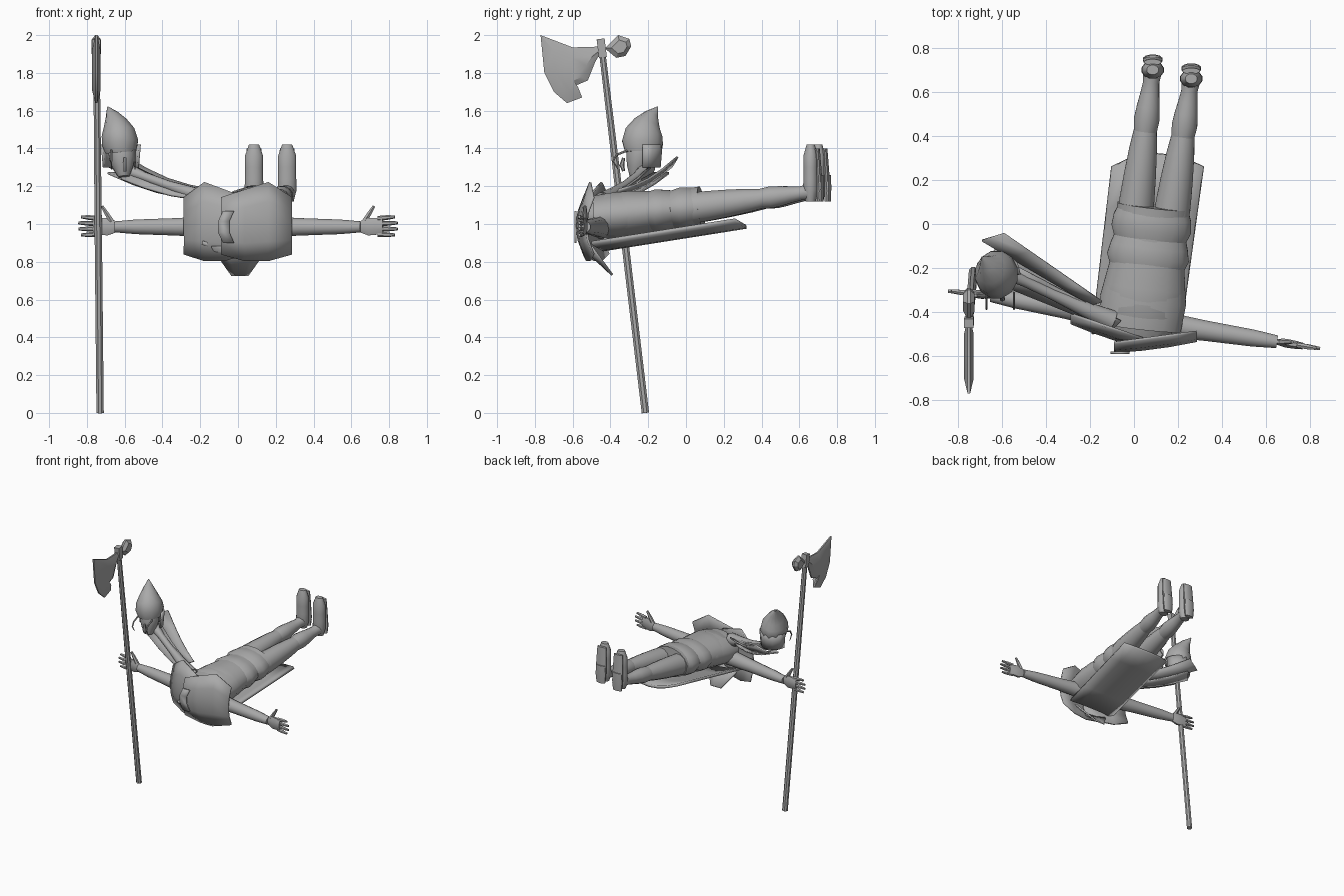
import bpy, bmesh
from math import cos, sin, pi, radians
from mathutils import Vector as V

if "Cube" in bpy.data.objects:
    bpy.data.objects.remove(bpy.data.objects["Cube"])

colour = (0.4, 0.4, 0.4, 1)
grey = bpy.data.materials.new("plain grey")
grey.use_nodes = True
grey.diffuse_color = colour
grey.node_tree.nodes["Principled BSDF"].inputs["Base Color"].default_value = colour
SIDE, DEPTH, UP = V((1, 0, 0)), V((0, 1, 0)), V((0, 0, 1))


def finish(name, bm, angle):
    bmesh.ops.recalc_face_normals(bm, faces=bm.faces)
    mesh = bpy.data.meshes.new(name)
    bm.to_mesh(mesh)
    bm.free()
    mesh.materials.append(grey)
    ob = bpy.data.objects.new(name, mesh)
    bpy.context.collection.objects.link(ob)
    bpy.ops.object.select_all(action="DESELECT")
    ob.select_set(True)
    bpy.context.view_layer.objects.active = ob
    bpy.ops.object.shade_smooth_by_angle(angle=radians(angle))
    return ob


def skin(name, rings, angle):
    """Closed solid through equal rings of points."""
    bm = bmesh.new()
    loops = [[bm.verts.new(p) for p in ring] for ring in rings]
    for a, b in zip(loops, loops[1:]):
        for k in range(len(a)):
            bm.faces.new((a[k - 1], a[k], b[k], b[k - 1]))
    bm.faces.new(loops[0])
    bm.faces.new(loops[-1])
    return finish(name, bm, angle)


def bend(points, t):
    while len(points) > 1:
        points = [a.lerp(b, t) for a, b in zip(points, points[1:])]
    return points[0]


def limb(name, points, radii, flat=1, sides=12):
    """Tube along a straight or bent line, radii spaced evenly, height = radius * flat."""
    points = [V(p) for p in points]
    last = len(radii) - 1
    centres = [bend(points, i / last) for i in range(last + 1)]
    upright = abs((points[-1] - points[0]).normalized().z) > 0.7
    rings = []
    for i, radius in enumerate(radii):
        along = centres[min(i + 1, last)] - centres[max(i - 1, 0)]
        across = along.cross(DEPTH if upright else UP).normalized()
        top = across.cross(along.normalized())
        turns = [2 * pi * (k + 0.5) / sides for k in range(sides)]
        rings.append([centres[i] + radius * (across * cos(a) + top * flat * sin(a)) for a in turns])
    return skin(name, rings, 40)


def sheet(name, rule, columns, rows, thick=0.012):
    """Thin plate whose points follow rule(u, v)."""
    bm = bmesh.new()
    grid = [[bm.verts.new(rule(i / columns, j / rows)) for i in range(columns + 1)]
            for j in range(rows + 1)]
    for a, b in zip(grid, grid[1:]):
        for k in range(columns):
            bm.faces.new((a[k], a[k + 1], b[k + 1], b[k]))
    ob = finish(name, bm, 30)
    solid = ob.modifiers.new("thickness", "SOLIDIFY")
    solid.thickness = thick
    solid.offset = 0


def slab(name, outline, x, half):
    """Outline in y and z with bevelled faces."""
    points = [V((x, y, z)) for y, z in outline]
    centre = sum(points, V()) / len(points)
    layers = ((-half, 0.6), (-half / 4, 1), (half / 4, 1), (half, 0.6))
    skin(name, [[centre.lerp(p, size) + SIDE * shift for p in points] for shift, size in layers], 25)


def mix(a, b, t):
    return a + (b - a) * t


# Poleaxe
foot_end, top_end = V((-0.73, -0.215, 0)), V((-0.75, -0.452, 1.98))
limb("pole", (foot_end, top_end), (0.021, 0.021, 0.018), sides=8)
limb("pole_collar", (foot_end.lerp(top_end, 0.95), top_end), (0.03, 0.03), sides=4)
slab("axe_blade", [(-0.77, 2), (-0.6, 1.935), (-0.43, 1.94), (-0.48, 1.86), (-0.52, 1.76), (-0.59, 1.73),
                   (-0.55, 1.67), (-0.63, 1.64), (-0.7, 1.7), (-0.75, 1.8)], top_end.x, 0.022)
slab("back_hammer", [(-0.43, 1.93), (-0.36, 2), (-0.3, 1.98), (-0.29, 1.94), (-0.32, 1.89), (-0.37, 1.88)],
     top_end.x, 0.026)

# Torso, with plates that wrap around it
chest, hips = V((0.02, -0.53, 1.03)), V((0.09, 0.08, 1.09))
limb("torso", (chest, hips), (0.12, 0.19, 0.19, 0.17, 0.16, 0.17), 0.65, 16)
for name, start, end, radii in (("chest_plate", 0.1, 0.5, (0.19, 0.2, 0.18)),
                                ("belt", 0.54, 0.78, (0.17, 0.19, 0.18, 0.165)),
                                ("skirt", 0.75, 1, (0.165, 0.185, 0.18, 0.16))):
    limb(name, (chest.lerp(hips, start), chest.lerp(hips, end)), radii, 0.62, 16)

# Legs and boots
for side, hip_x, ankle_x, ankle_y in (("right", 0, 0.085, 0.7), ("left", 0.165, 0.26, 0.66)):
    hip, ankle = V((hip_x, 0, 1.08)), V((ankle_x, ankle_y, 1.17))
    knee = hip.lerp(ankle, 0.65)
    limb(side + "_thigh", (hip, knee), (0.085, 0.082, 0.075, 0.065, 0.05))
    limb(side + "_shin", (hip.lerp(ankle, 0.6), ankle), (0.054, 0.06, 0.054, 0.045, 0.038, 0.045))
    limb(side + "_boot", (ankle - UP * 0.05, ankle + UP * 0.25), (0.035, 0.052, 0.05, 0.05, 0.05, 0.028), 0.8)
    heel = ankle + DEPTH * 0.05
    limb(side + "_heel", (heel - UP * 0.05, heel + UP * 0.09), (0.038, 0.045, 0.04), 0.45)
    limb(side + "_sole", (heel, heel + UP * 0.23 - DEPTH * 0.015), (0.045, 0.045, 0.04), 0.35)

# Arms and hands
for side, s, shoulder_y, wrist_y, tip_y in (("right", -1, -0.42, -0.325, -0.305),
                                            ("left", 1, -0.45, -0.535, -0.565)):
    shoulder, wrist, tip = V((s * 0.1, shoulder_y, 0.985)), V((s * 0.65, wrist_y, 0.985)), V((s * 0.83, tip_y, 0.99))
    limb(side + "_arm", (shoulder, wrist), (0.06, 0.055, 0.048, 0.044, 0.04, 0.03))
    limb(side + "_palm", (wrist, wrist.lerp(tip, 0.65)), (0.014, 0.021, 0.02, 0.016), 2.4, 8)
    for k in range(4):
        spread = UP * (k - 1.5)
        reach = SIDE * s * (0.015 if k in (1, 2) else 0)
        limb(f"{side}_finger_{k + 1}", (wrist.lerp(tip, 0.5) + spread * 0.028, tip + reach + spread * 0.032),
             (0.013, 0.013, 0.008), sides=6)
    root = wrist + SIDE * s * 0.02 + UP * 0.03
    limb(side + "_thumb", (root, root + V((s * 0.05, 0, 0.08))), (0.015, 0.013, 0.008), sides=6)


# Long curved cape board under the body
def cape(u, v):
    left, right = mix(-0.19, -0.1, v), mix(0.21, 0.315, v)
    hump = 4 * u * (1 - u)
    return (mix(left, right, u), mix(-0.5, 0.26, v) + 0.06 * hump, mix(0.9, 1.02, v) - 0.035 * hump)


sheet("back_cape", cape, 6, 4, 0.02)

# Shoulder shells: raised near the outer corner and bulging to the front
for side, inner, outer, inner_y, outer_y in (("left", -0.09, 0.285, -0.54, -0.49),
                                             ("right", 0.04, -0.285, -0.52, -0.41)):
    def shell(u, v):
        arch = sin(pi * u)
        top, bottom = 1.14 + 0.14 * u * arch, 0.84 - 0.04 * arch
        y = mix(inner_y, outer_y, u) - 0.04 * sin(pi * v) - 0.03 * arch * v * (1 - v)
        return (mix(inner, outer, u), y, mix(top, bottom, v))

    sheet(side + "_shoulder_shell", shell, 3, 4)


# Pointed tail and scarf hanging between the shells
def tail(u, v):
    return (0.01 + 0.3 * (u - 0.5) * (1 - 0.7 * v), mix(-0.5, -0.39, v) - 0.05 * sin(pi * u) * (1 - v),
            mix(0.88, 0.73, v))


def scarf(u, v):
    return (mix(-0.08, -0.02, u) - 0.03 * sin(pi * v), -0.585, mix(1.07, 0.9, v))


sheet("hood_tail", tail, 4, 2)
sheet("throat_scarf", scarf, 1, 3)

# Head in a pointed hood
crown = V((-0.62, -0.23, 1.38))
limb("head", (crown + V((0.015, -0.04, -0.13)), crown + UP * 0.06), (0.03, 0.055, 0.07, 0.075, 0.07))
limb("hood", (crown, crown + V((-0.005, -0.01, 0.13)), (-0.69, -0.15, 1.62)),
     (0.085, 0.1, 0.092, 0.066, 0.036, 0.003), 1.12)
nose = crown + V((0.022, -0.1, -0.03))
limb("nose", (nose, nose + V((0, -0.02, -0.04)), nose - UP * 0.07), (0.008, 0.013, 0.008), sides=6)


def hood_back(u, v):
    radius = mix(0.1, 0.09, v)
    return crown + V((-radius * cos(pi * u), radius * sin(pi * u), mix(0.04, -0.08, v)))


sheet("hood_back", hood_back, 6, 2)
for side, shift in (("right", -0.05), ("left", 0.075)):
    lock = crown + V((shift, -0.08, 0.01))
    limb(side + "_hair_wisp", (lock, lock + V((0, -0.12, -0.03)), lock + V((0, -0.05, -0.1))),
         (0.006, 0.006, 0.005, 0.002), sides=6)

# Long neck, with collar folds drawn out from chest to head
limb("neck", ((-0.62, -0.2, 1.3), (-0.38, -0.32, 1.2), (-0.1, -0.44, 1.12)), (0.04, 0.025, 0.025, 0.035, 0.05))
for name, start, end, width in (("outer", (-0.64, -0.06, 1.33), (-0.17, -0.36, 1.17), (0.1, 0.03, 0.05)),
                                ("inner", (-0.65, -0.14, 1.27), (-0.15, -0.42, 1.13), (0.08, 0.1, 0)),
                                ("front", (-0.58, -0.23, 1.27), (-0.08, -0.46, 1.14), (0.08, 0.08, 0.06))):
    def fold(u, v):
        sag = UP * 0.03 * sin(pi * v)
        return V(start).lerp(V(end), v) + V(width) * (u - 0.5) * (1 - 0.5 * v) - sag

    sheet(name + "_collar_fold", fold, 2, 4)
